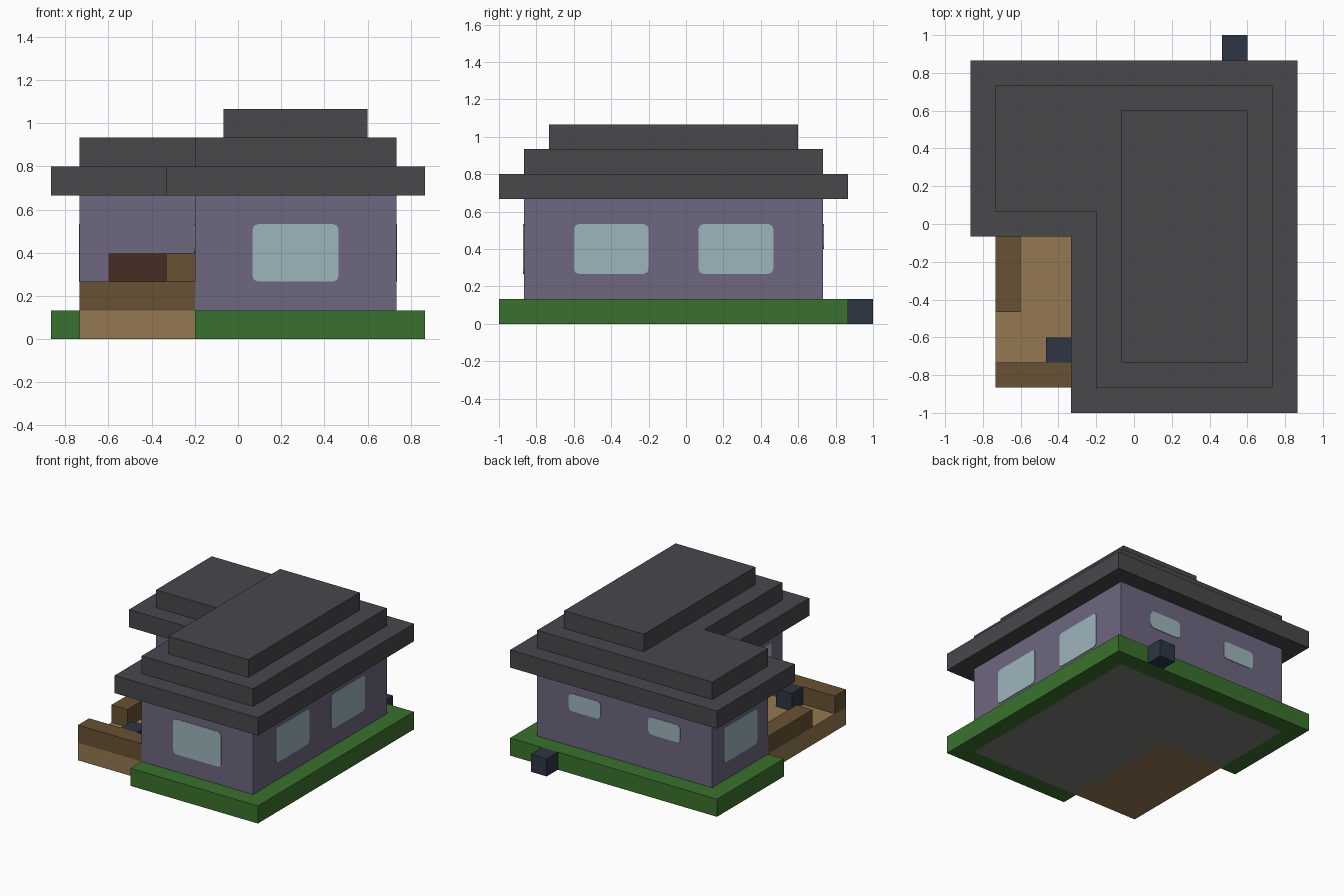
import bpy, bmesh, math
from mathutils import Vector

cube = bpy.data.objects.get("Cube")
if cube:
    bpy.data.objects.remove(cube, do_unlink=True)

U = 2 / 15  # size of one building block


def material(name, rgb):
    linear = [((c / 255 + 0.055) / 1.055) ** 2.4 for c in rgb] + [1]
    m = bpy.data.materials.new(name)
    m.use_nodes = True
    m.diffuse_color = linear
    m.node_tree.nodes["Principled BSDF"].inputs["Base Color"].default_value = linear
    return m


ROOF = material("charcoal roof", (72, 71, 75))
WALL = material("purple wall", (109, 103, 128))
GRASS = material("grass green", (58, 113, 46))
GLASS = material("pale glass", (157, 181, 188))
DECK = material("tan deck", (149, 121, 80))
WOOD = material("brown wood", (104, 81, 51))
DOOR = material("dark brown door", (67, 45, 37))
NAVY = material("navy metal", (46, 54, 67))
FLOOR = material("grey floor", (122, 122, 121))


def at(i, j, k):
    """Block coordinates to model space."""
    return Vector(((i - 6.5) * U, (j - 7.5) * U, k * U))


def prism(name, points, base, depth, mat):
    """Extrude a flat outline of model-space points along depth."""
    bm = bmesh.new()
    face = bm.faces.new([bm.verts.new(p) for p in points])
    new = bmesh.ops.extrude_face_region(bm, geom=[face])["geom"]
    bmesh.ops.translate(bm, vec=depth, verts=[v for v in new if isinstance(v, bmesh.types.BMVert)])
    bmesh.ops.recalc_face_normals(bm, faces=bm.faces)
    mesh = bpy.data.meshes.new(name)
    bm.to_mesh(mesh)
    bm.free()
    mesh.materials.append(mat)
    obj = bpy.data.objects.new(name, mesh)
    obj.location = base
    bpy.context.collection.objects.link(obj)
    return obj


def slab(name, outline, low, high, mat):
    return prism(name, [at(i, j, low) for i, j in outline], (0, 0, 0), (0, 0, (high - low) * U), mat)


def block(name, i, j, k, mat):
    outline = [(i[0], j[0]), (i[1], j[0]), (i[1], j[1]), (i[0], j[1])]
    return slab(name, outline, k[0], k[1], mat)


def plate(name, axis, sign, plane, span, k, mat, radius=0.0):
    """Thin panel on a wall facing sign * axis, with optional rounded corners."""
    outline = []
    corners = [(span[1], k[1], -1, -1), (span[0], k[1], 1, -1),
               (span[0], k[0], 1, 1), (span[1], k[0], -1, 1)]
    for n, (s, t, ds, dt) in enumerate(corners):
        if radius == 0:
            outline.append((s, t))
            continue
        for step in range(3):
            a = math.pi / 2 * (n + step / 2)
            outline.append((s + radius * (ds + math.cos(a)), t + radius * (dt + math.sin(a))))
    points = [at(plane, s, t) if axis == 0 else at(s, plane, t) for s, t in outline]
    depth = Vector((0, 0, 0))
    depth[axis] = sign * 0.004
    return prism(name, points, (0, 0, 0), depth, mat)


# House body, floor and surrounding lawn
body = [(1, 8), (5, 8), (5, 1), (12, 1), (12, 13), (1, 13)]
eaves = [(0, 7), (4, 7), (4, 0), (13, 0), (13, 14), (0, 14)]
lawn = [(0, 8), (1, 8), (1, 13), (12, 13), (12, 1), (5, 1), (5, 0), (13, 0), (13, 14), (0, 14)]
slab("floor", body, 0, 1, FLOOR)
slab("walls", body, 1, 5, WALL)
slab("lawn", lawn, 0, 1, GRASS)

# Stepped roof
slab("roof_eaves", eaves, 5, 6, ROOF)
slab("roof_middle", body, 6, 7, ROOF)
block("roof_top", (6, 11), (2, 12), (7, 8), ROOF)

# Windows: axis, facing, wall plane, span, height range
windows = {
    "front_window": (1, -1, 1, (7, 10), (2, 4)),
    "left_window_front": (0, 1, 12, (3, 6), (2, 4)),
    "left_window_back": (0, 1, 12, (8, 11), (2, 4)),
    "right_window": (0, -1, 1, (9, 12), (2, 4)),
    "porch_window": (0, -1, 5, (2, 4), (3, 4)),
    "back_window_left": (1, 1, 13, (8, 10), (3, 4)),
    "back_window_right": (1, 1, 13, (3, 5), (3, 4)),
}
for name, spec in windows.items():
    plate(name, *spec, GLASS, radius=0.2)
plate("door", 1, -1, 8, (2, 4), (1, 3), DOOR)

# Porch with its rail, bench and furniture
block("porch_deck", (1, 5), (1, 8), (0, 1), DECK)
block("porch_rail", (1, 5), (1, 2), (1, 2), WOOD)
block("porch_bench", (1, 2), (4, 8), (1, 2), WOOD)
block("porch_cabinet", (4, 5), (6, 8), (1, 3), WOOD)
block("porch_grill", (3, 4), (2, 3), (1, 2), NAVY)

# Utility box behind the house
block("utility_box", (10, 11), (14, 15), (0, 1), NAVY)
